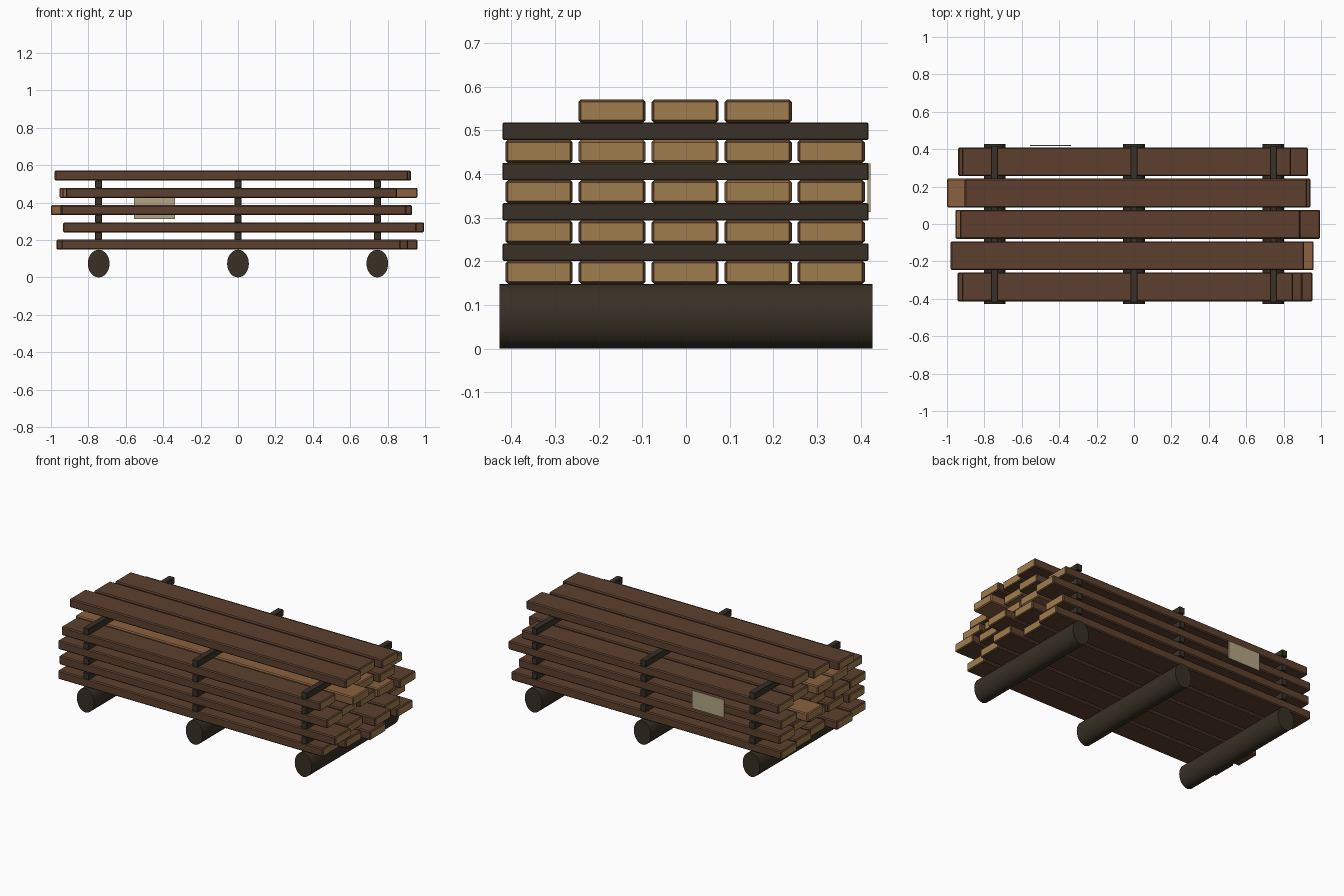
import bpy, bmesh, math
from mathutils import Matrix

if "Cube" in bpy.data.objects:
    bpy.data.objects.remove(bpy.data.objects["Cube"])


def mat(name, rgb):
    m = bpy.data.materials.new(name)
    lin = [((c / 255 + 0.055) / 1.055) ** 2.4 for c in rgb]
    m.diffuse_color = (*lin, 1)
    m.use_nodes = True
    m.node_tree.nodes["Principled BSDF"].inputs["Base Color"].default_value = m.diffuse_color
    return m


BROWN = mat("brown_wood", (92, 64, 46))
LIGHT = mat("light_brown_wood", (138, 97, 64))
END = mat("cut_end_wood", (160, 125, 77))
DARK = mat("dark_sticker_wood", (58, 49, 39))
LOG = mat("dark_log_wood", (55, 48, 37))
PAPER = mat("pale_tag", (180, 165, 132))


def finish(name, bm, mats):
    me = bpy.data.meshes.new(name)
    bm.to_mesh(me)
    bm.free()
    for m in mats:
        me.materials.append(m)
    ob = bpy.data.objects.new(name, me)
    bpy.context.collection.objects.link(ob)
    return ob


def box(name, lo, hi, mats, bevel=0.0, cut_ends=False):
    bm = bmesh.new()
    bmesh.ops.create_cube(bm, size=1)
    for v in bm.verts:
        for k in range(3):
            v.co[k] = lo[k] if v.co[k] < 0 else hi[k]
    if bevel:
        bmesh.ops.bevel(bm, geom=bm.edges[:], offset=bevel, segments=1,
                        affect='EDGES', profile=0.5)
    bm.normal_update()
    if cut_ends:
        for f in bm.faces:
            f.material_index = 1 if abs(f.normal.x) > 0.95 else 0
    return finish(name, bm, mats)


XS = (-0.745, 0.0, 0.745)
Z0, THICK, PITCH = 0.148, 0.0538, 0.0923

# oval bearer logs running front to back
for i, x in enumerate(XS):
    bm = bmesh.new()
    bmesh.ops.create_cone(bm, cap_ends=True, segments=32, radius1=1, radius2=1, depth=1)
    bmesh.ops.transform(bm, matrix=Matrix.Rotation(math.pi / 2, 4, 'X'), verts=bm.verts)
    for v in bm.verts:
        v.co = (x + v.co.x * 0.058, v.co.y * 0.854, 0.074 + v.co.z * 0.074)
    log = finish(f"bearer_log_{i}", bm, [LOG])
    bpy.context.view_layer.objects.active = log
    log.select_set(True)
    bpy.ops.object.shade_smooth_by_angle(angle=math.radians(40))
    log.select_set(False)

# board ends (left x, right x) per layer, front to back
LAYERS = [
    [(-.944, .87), (-.97, .91), (-.90, .96), (-.92, .88), (-.94, .91)],
    [(-.935, .955), (-.91, .92), (-.90, .995), (-.90, .943), (-.93, .86)],
    [(-.944, .90), (-.95, .88), (-.90, .89), (-1.0, .90), (-.94, .93)],
    [(-.92, .85), (-.94, .96), (-.955, .88), (-.90, .91), (-.92, .84)],
    [None, (-.98, .91), (-.93, .887), (-.905, .925), None],
]
PALE_BOARDS = {(3, 1), (3, 2), (2, 3)}

for i, row in enumerate(LAYERS):
    z = Z0 + PITCH * i
    for j, ends in enumerate(row):
        if ends is None:
            continue
        y = -0.002 + (j - 2) * 0.1673
        wood = LIGHT if (i, j) in PALE_BOARDS else BROWN
        box(f"board_{i}_{j}", (ends[0], y - 0.077, z), (ends[1], y + 0.077, z + THICK),
            [wood, END], 0.006, True)
    # spacer sticks between the layers
    if i < 4:
        for k, x in enumerate(XS):
            box(f"spacer_{i}_{k}", (x - 0.0185, -0.42, z + THICK - 0.0005),
                (x + 0.0185, 0.418, z + PITCH + 0.0005), [DARK], 0.002)

# paper tag on the back side
box("tag", (-0.556, 0.416, 0.313), (-0.336, 0.423, 0.424), [PAPER])
